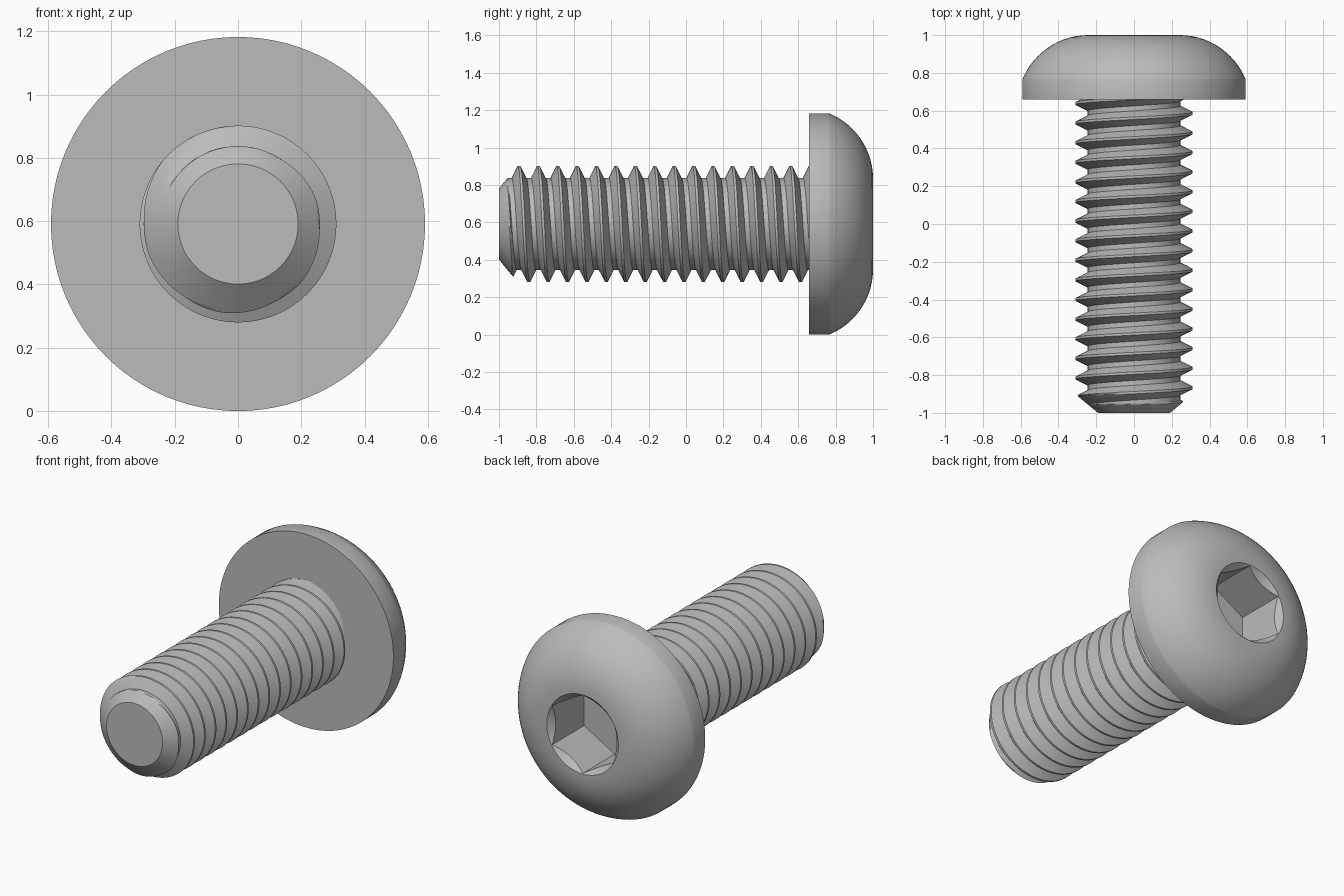
import bpy
import bmesh
from math import sin, cos, pi, radians, sqrt

cube = bpy.data.objects.get("Cube")
if cube:
    bpy.data.objects.remove(cube)

AXIS_Z = 0.591          # height of the screw axis
HEAD_BASE = 0.658       # where head and shank meet
PITCH = 0.1038
CREST, ROOT = 0.311, 0.246

steel = bpy.data.materials.new("grey steel")
steel.use_nodes = True
GREY = (0.5, 0.5, 0.5, 1)
steel.diffuse_color = GREY
steel.node_tree.nodes["Principled BSDF"].inputs["Base Color"].default_value = GREY


def point(r, angle, y):
    """Point around the screw axis; angle runs from +z towards +x."""
    return (r * sin(angle), y, AXIS_Z + r * cos(angle))


def finish(bm, name):
    bmesh.ops.recalc_face_normals(bm, faces=bm.faces)
    mesh = bpy.data.meshes.new(name)
    bm.to_mesh(mesh)
    bm.free()
    mesh.materials.append(steel)
    obj = bpy.data.objects.new(name, mesh)
    bpy.context.collection.objects.link(obj)
    bpy.ops.object.select_all(action='DESELECT')
    obj.select_set(True)
    bpy.context.view_layer.objects.active = obj
    bpy.ops.object.shade_smooth_by_angle(angle=radians(30))
    return obj


# Button head: turned profile whose inner rings become a hexagon socket
def build_head(segs=96, arc_steps=16):
    radius, shoulder, rim = 0.591, 0.765, 0.242
    flat, depth = 0.207, 0.31
    run, rise = radius - rim, 1 - shoulder
    dome = (run * run + rise * rise) / (2 * rise)

    def hexagon(a):
        return flat / cos(a % (pi / 3) - pi / 6)

    def ring(r, y):
        return lambda a: (r, y)

    rings = [ring(radius, HEAD_BASE), ring(radius, shoulder)]
    for i in range(1, arc_steps + 1):
        r = rim + run * cos(pi / 2 * i / arc_steps)
        rings.append(ring(r, 1 - dome + sqrt(dome ** 2 - (r - rim) ** 2)))
    # countersink meets the hexagon walls, then the walls drop to the floor
    rings.append(lambda a: (hexagon(a), 1 - (rim - hexagon(a))))
    rings.append(lambda a: (hexagon(a), 1 - depth))

    bm = bmesh.new()
    angles = [2 * pi * i / segs for i in range(segs)]
    rows = []
    for f in rings:
        rows.append([bm.verts.new(point(f(a)[0], a, f(a)[1])) for a in angles])
    for low, high in zip(rows, rows[1:]):
        for i in range(segs):
            k = (i + 1) % segs
            bm.faces.new((low[i], low[k], high[k], high[i]))
    bm.faces.new(rows[0])
    bm.faces.new(rows[-1])
    return finish(bm, "button_head")


# Threaded shank: helical grid, tapered at the tip and trimmed flat at both ends
def build_shank(segs=72, steps=16, turns=20):
    tip_radius, taper = 0.19, 1.22
    start = -0.893 - 3 * PITCH

    def thread(j):
        d = abs((j / steps + 0.5) % 1 - 0.5)
        t = min(max((d - 1 / 16) / (5 / 16), 0), 1)
        return CREST + (ROOT - CREST) * t

    bm = bmesh.new()
    grid = []
    for j in range(turns * steps + 1):
        row = []
        for i in range(segs):
            y = start + PITCH * (j / steps + i / segs)
            cone = max(tip_radius + taper * (y + 1), 0.02)
            row.append(bm.verts.new(point(min(thread(j), cone), 2 * pi * i / segs, y)))
        grid.append(row)
    # the last column joins the first one a full turn further along
    for j in range(turns * steps):
        for i in range(segs):
            if i + 1 < segs:
                a, b = grid[j][i + 1], grid[j + 1][i + 1]
            elif j + steps + 1 < len(grid):
                a, b = grid[j + steps][0], grid[j + steps + 1][0]
            else:
                continue
            bm.faces.new((grid[j][i], a, b, grid[j + 1][i]))

    for y, side in ((-1, -1), (HEAD_BASE + 0.005, 1)):
        bmesh.ops.bisect_plane(bm, geom=bm.verts[:] + bm.edges[:] + bm.faces[:],
                               plane_co=(0, y, 0), plane_no=(0, side, 0),
                               clear_outer=True)
    tip = [e for e in bm.edges if e.is_boundary
           and all(abs(v.co.y + 1) < 1e-4 for v in e.verts)]
    bmesh.ops.edgeloop_fill(bm, edges=tip)
    return finish(bm, "threaded_shank")


build_head()
build_shank()
